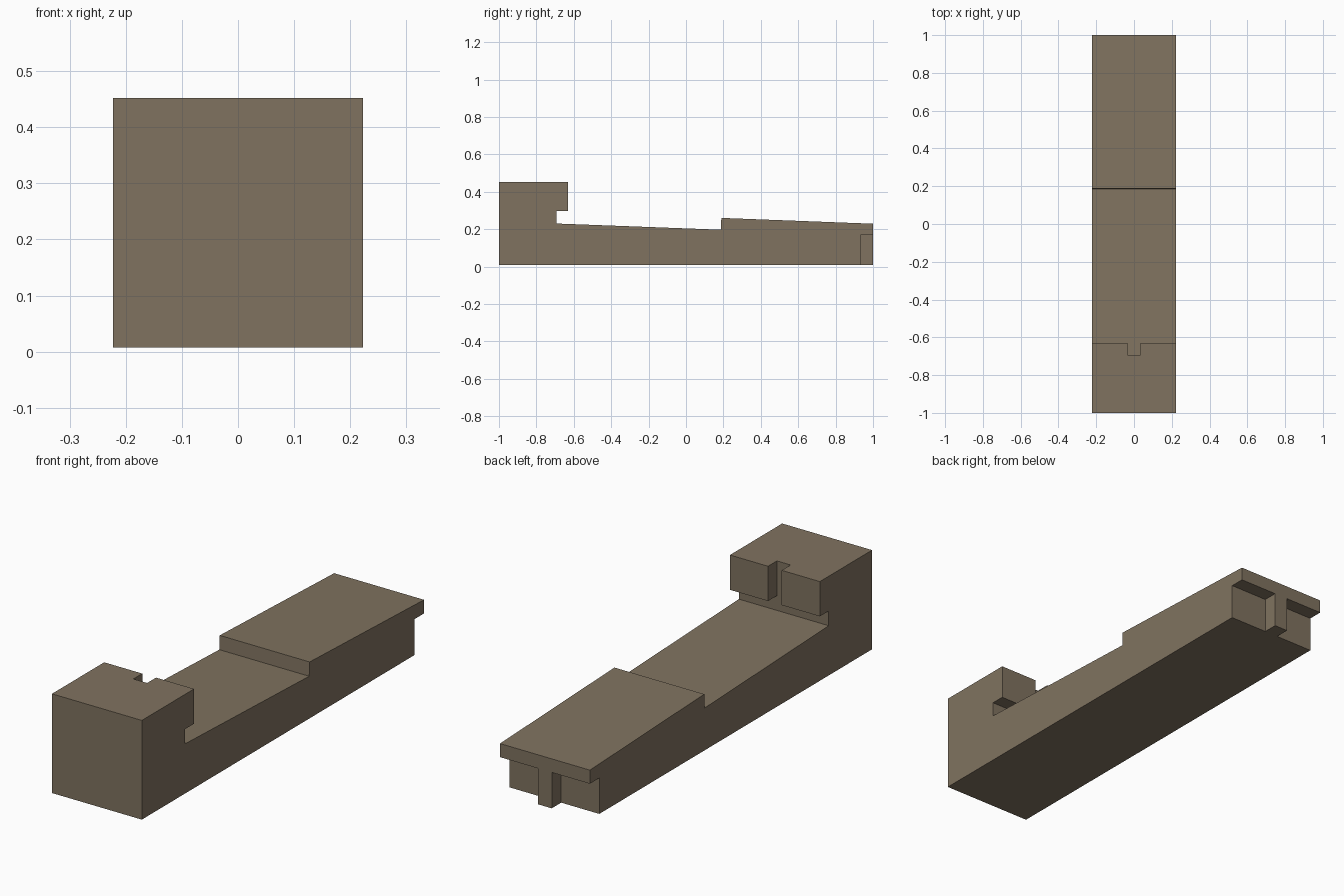
import bpy, bmesh

if "Cube" in bpy.data.objects:
    bpy.data.objects.remove(bpy.data.objects["Cube"])

HALF_W = 0.223    # half width of the block
SLOT = 0.034      # half width of the notch and tongue
BASE, TOP = 0.007, 0.452

brown = bpy.data.materials.new("grey_brown")
brown.diffuse_color = (0.216, 0.171, 0.117, 1)
brown.use_nodes = True
brown.node_tree.nodes["Principled BSDF"].inputs["Base Color"].default_value = brown.diffuse_color


def extrude_profile(name, points, x0, x1):
    """Extrude a closed (y, z) outline along x."""
    bm = bmesh.new()
    face = bm.faces.new([bm.verts.new((x0, y, z)) for y, z in points])
    new = bmesh.ops.extrude_face_region(bm, geom=[face])["geom"]
    verts = [v for v in new if isinstance(v, bmesh.types.BMVert)]
    bmesh.ops.translate(bm, verts=verts, vec=(x1 - x0, 0, 0))
    bmesh.ops.recalc_face_normals(bm, faces=bm.faces)
    mesh = bpy.data.meshes.new(name)
    bm.to_mesh(mesh)
    bm.free()
    mesh.materials.append(brown)
    obj = bpy.data.objects.new(name, mesh)
    bpy.context.collection.objects.link(obj)
    return obj


def cut_box(target, x0, x1, y0, y1, z0, z1):
    """Subtract a box from the target and discard the cutter."""
    cutter = extrude_profile("cutter", [(y0, z0), (y1, z0), (y1, z1), (y0, z1)], x0, x1)
    cutter.hide_render = True
    mod = target.modifiers.new("cut", 'BOOLEAN')
    mod.operation, mod.solver, mod.object = 'DIFFERENCE', 'EXACT', cutter
    bpy.context.view_layer.objects.active = target
    bpy.ops.object.modifier_apply(modifier=mod.name)
    bpy.data.objects.remove(cutter)


# Body: raised head with an undercut, two gently sloping treads
body = extrude_profile("interlocking_block", [
    (-1, BASE), (1, BASE), (1, 0.229), (0.189, 0.26), (0.186, 0.197),
    (-0.693, 0.23), (-0.693, 0.296), (-0.63, 0.296), (-0.63, TOP), (-1, TOP),
], -HALF_W, HALF_W)

# Notch in the head
cut_box(body, -SLOT, SLOT, -0.693, -0.5 - 0.1, 0.25, 0.6)

# Recesses either side of the tongue under the rear lip
for s in (-1, 1):
    a, b = sorted((s * SLOT, s * 0.4))
    cut_box(body, a, b, 0.933, 1.2, -0.2, 0.168)
